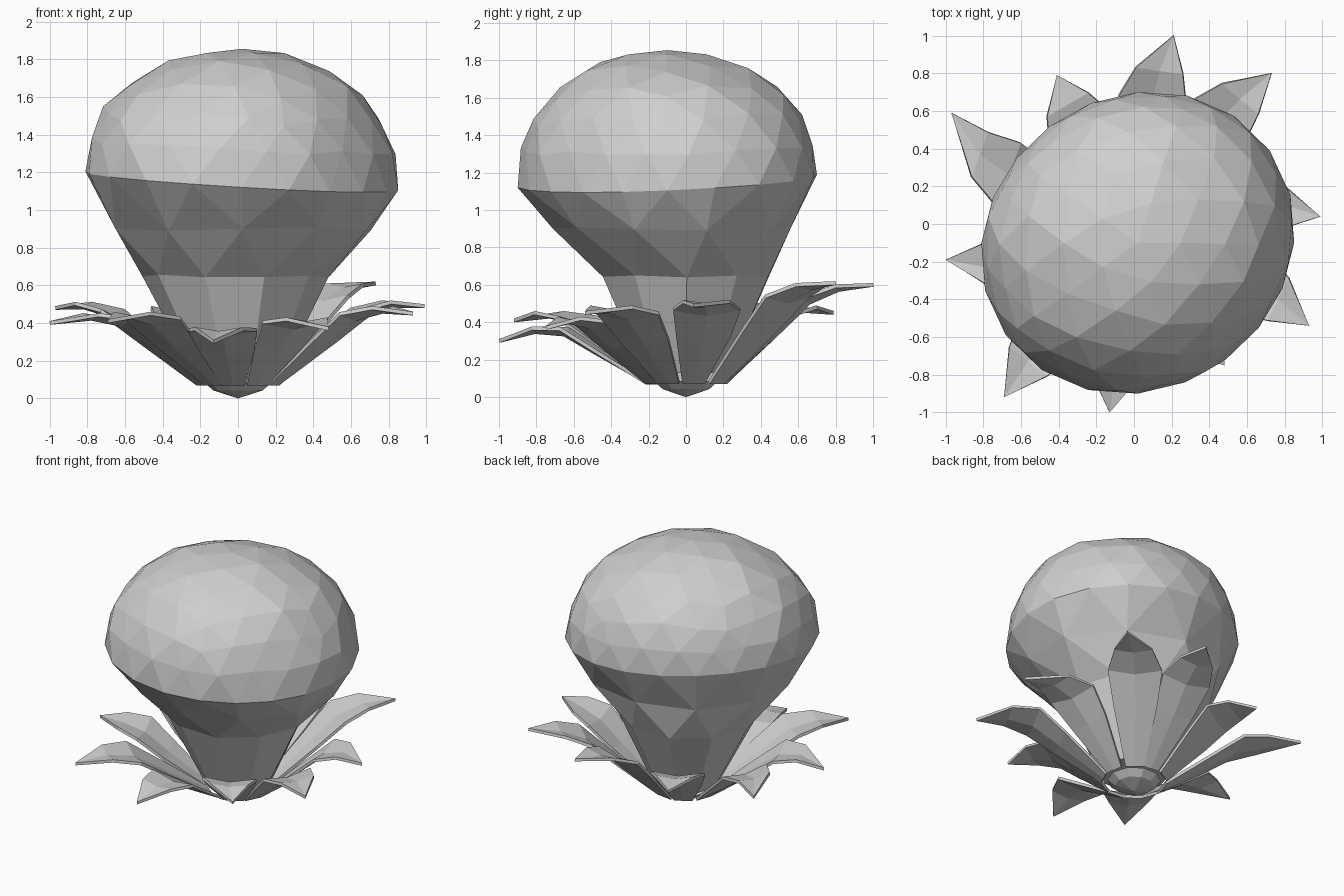
import bpy, bmesh, math, random
from mathutils import Vector

random.seed(4)
if "Cube" in bpy.data.objects:
    bpy.data.objects.remove(bpy.data.objects["Cube"], do_unlink=True)

SHADE = (0.62, 0.62, 0.62, 1)
grey = bpy.data.materials.new("light_grey")
grey.use_nodes = True
grey.diffuse_color = SHADE
grey.node_tree.nodes["Principled BSDF"].inputs["Base Color"].default_value = SHADE


def finish(bm, name):
    """Turn a bmesh into a flat-shaded object."""
    mesh = bpy.data.meshes.new(name)
    bm.to_mesh(mesh)
    bm.free()
    mesh.materials.append(grey)
    obj = bpy.data.objects.new(name, mesh)
    bpy.context.collection.objects.link(obj)
    return obj


def jitter(amount):
    return Vector([random.uniform(-amount, amount) for _ in range(3)])


def ring(bm, count, start, cx, cy, rx, ry, z, noise=0.0):
    """Ellipse of vertices, counter-clockwise."""
    verts = []
    for i in range(count):
        a = start + math.tau * i / count
        verts.append(bm.verts.new(Vector((cx + rx * math.cos(a), cy + ry * math.sin(a), z)) + jitter(noise)))
    return verts


# Bulb: faceted dome, slightly longer on one diagonal, then a tapering lower half
bm = bmesh.new()
bmesh.ops.create_icosphere(bm, subdivisions=3, radius=1)
bmesh.ops.delete(bm, geom=[v for v in bm.verts if v.co.z < -0.01], context='VERTS')
rim = sorted([v for v in bm.verts if v.is_boundary], key=lambda v: math.atan2(v.co.y, v.co.x))
start = math.atan2(rim[0].co.y, rim[0].co.x)
for v in bm.verts:
    x, y, h = v.co
    swell = (1 + 0.1 * h * h) * (1 + 0.09 * x * y)
    tilt = (1 - h) * (0.035 * y - 0.05 * x)
    v.co = Vector((0.02 + 0.83 * x * swell, -0.1 + 0.8 * y * swell, 1.155 + 0.7 * h + tilt))
    if 0.05 < h < 0.95:
        v.co += jitter(0.012)

step = math.tau / len(rim)
n = len(rim) // 2
belly = ring(bm, n, start + step, 0.03, -0.08, 0.7, 0.64, 0.9, 0.015)
neck = ring(bm, n, start + 2 * step, -0.02, 0.0, 0.49, 0.46, 0.65, 0.01)
foot = ring(bm, n, start + 2 * step, 0, 0, 0.23, 0.23, 0.13)
for i in range(n):
    j = (i + 1) % n
    left, mid, right = rim[2 * i], rim[2 * i + 1], rim[(2 * i + 2) % (2 * n)]
    for face in ((left, belly[i], mid), (mid, belly[i], right), (right, belly[i], belly[j]),
                 (belly[i], neck[i], belly[j]), (belly[j], neck[i], neck[j]),
                 (neck[i], foot[i], foot[j], neck[j])):
        bm.faces.new(face)
bm.faces.new(foot)
bmesh.ops.recalc_face_normals(bm, faces=bm.faces)
finish(bm, "bulb")

# Base: shallow pointed knob below the sepals
bm = bmesh.new()
upper = ring(bm, 10, 0, 0, 0, 0.18, 0.18, 0.085)
lower = ring(bm, 10, 0, 0, 0, 0.13, 0.13, 0.042)
tip = bm.verts.new((0, 0, 0))
for i in range(10):
    j = (i + 1) % 10
    bm.faces.new((lower[i], lower[j], upper[j], upper[i]))
    bm.faces.new((tip, lower[j], lower[i]))
bm.faces.new(upper)
bmesh.ops.recalc_face_normals(bm, faces=bm.faces)
finish(bm, "base_knob")


def sepal(name, angle, tip):
    """Cupped leaf rising outwards from the base, bending flat and veering to its tip."""
    bm = bmesh.new()
    out = Vector((math.cos(angle), math.sin(angle), 0))
    side = Vector((-out.y, out.x, 0))
    reach = tip.dot(out) - 0.2
    veer = tip.dot(side)
    shoulder = 0.2 + 0.56 * tip.z
    # fraction of length, half width, height, cup depth, share of the veer
    rows = ((0.0, 0.06, 0.085, 0.0, 0.0),
            (0.35, 0.145, 0.08 + 0.63 * (shoulder - 0.08), 0.02, 0.0),
            (0.56, 0.18, shoulder, 0.03, 0.08),
            (0.76, 0.125, 0.145 + 0.75 * tip.z, 0.02, 0.3))
    grid = []
    for t, w, z, cup, share in rows:
        centre = out * (0.2 + t * reach) + side * veer * share + Vector((0, 0, z))
        grid.append([bm.verts.new(centre + side * w * s - Vector((0, 0, cup * (1 - abs(s)))))
                     for s in (-1, 0, 1)])
    for a, b in zip(grid, grid[1:]):
        for k in (0, 1):
            bm.faces.new((a[k], b[k], b[k + 1], a[k + 1]))
    end = bm.verts.new(tip)
    for k in (0, 1):
        bm.faces.new((grid[-1][k], end, grid[-1][k + 1]))
    obj = finish(bm, name)
    thick = obj.modifiers.new("thickness", 'SOLIDIFY')
    thick.thickness = 0.02
    thick.offset = -1


# Sepals: heading of the body in degrees, then the tip position
sepals = ((82, 0.21, 1.0, 0.61), (51, 0.73, 0.8, 0.62), (11, 0.99, 0.04, 0.5),
          (-26, 0.93, -0.54, 0.46), (-61, 0.48, -0.75, 0.38), (-97, -0.13, -1.0, 0.31),
          (-128, -0.69, -0.92, 0.42), (-160, -1.0, -0.19, 0.41), (160, -0.97, 0.59, 0.49),
          (120, -0.41, 0.79, 0.46))
for i, (heading, *point) in enumerate(sepals):
    sepal(f"sepal_{i + 1}", math.radians(heading), Vector(point))
